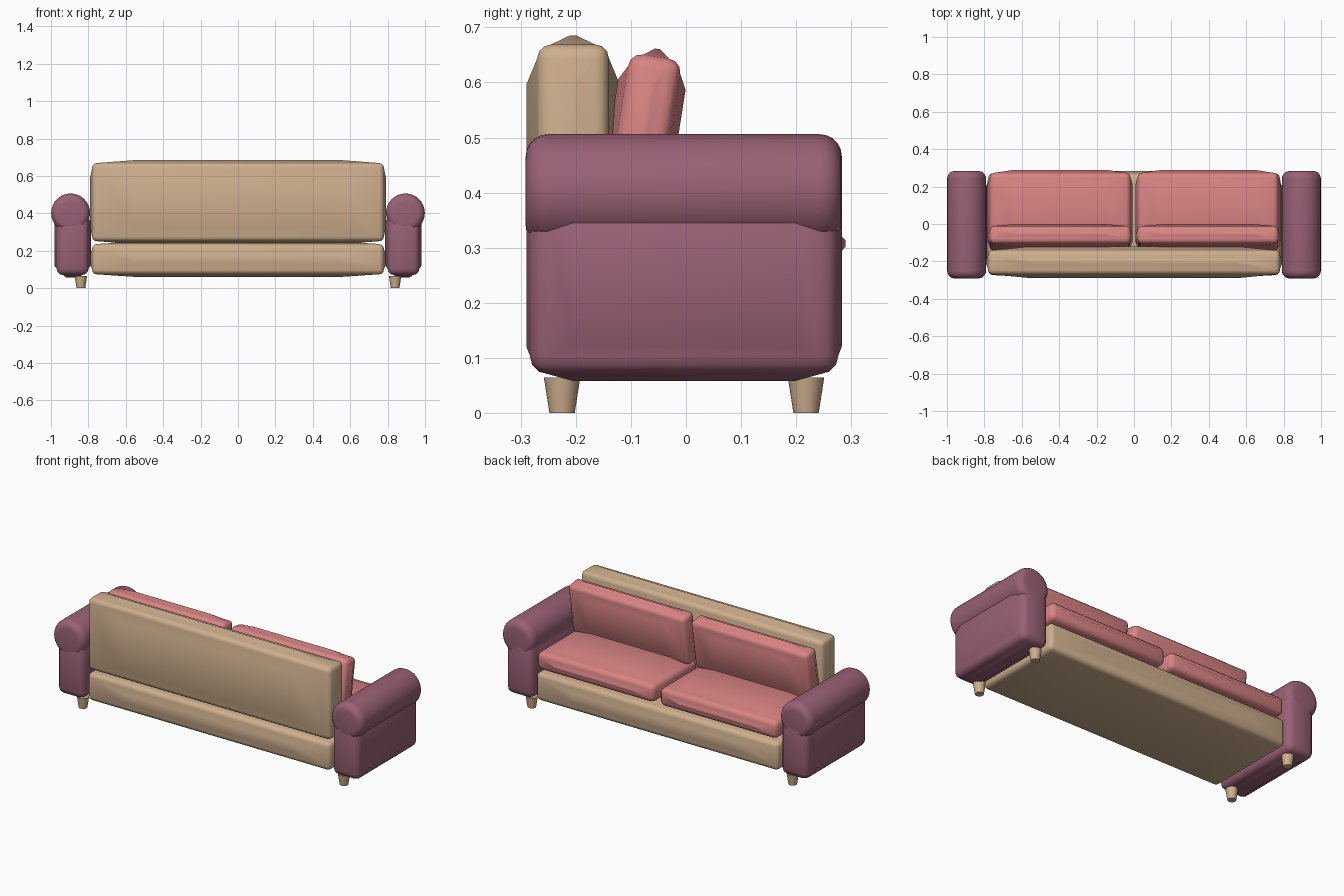
import bpy, bmesh, math
from mathutils import Vector, Matrix

if "Cube" in bpy.data.objects:
    bpy.data.objects.remove(bpy.data.objects["Cube"], do_unlink=True)


def material(name, rgb):
    mat = bpy.data.materials.new(name)
    mat.use_nodes = True
    mat.diffuse_color = (*rgb, 1)
    mat.node_tree.nodes["Principled BSDF"].inputs["Base Color"].default_value = (*rgb, 1)
    return mat


TAN = material("tan fabric", (0.62, 0.43, 0.27))
PINK = material("rose fabric", (0.69, 0.23, 0.23))
PLUM = material("plum fabric", (0.32, 0.12, 0.18))


def finish(bm, name, mat, angle=50):
    mesh = bpy.data.meshes.new(name)
    bm.to_mesh(mesh)
    bm.free()
    mesh.materials.append(mat)
    obj = bpy.data.objects.new(name, mesh)
    bpy.context.collection.objects.link(obj)
    bpy.ops.object.select_all(action="DESELECT")
    obj.select_set(True)
    bpy.context.view_layer.objects.active = obj
    bpy.ops.object.shade_smooth_by_angle(angle=math.radians(angle))
    return obj


def puffed_box(name, mat, low, high, bulge, panel, radius=0.025, tilt=0):
    """Rounded box whose six faces each carry a raised, smaller panel."""
    low, high, bulge = Vector(low), Vector(high), Vector(bulge)
    half = (high - low) / 2 - bulge
    bm = bmesh.new()
    bmesh.ops.create_cube(bm, size=2)
    bmesh.ops.scale(bm, vec=half, verts=bm.verts)
    bmesh.ops.bevel(bm, geom=bm.edges[:], offset=radius, segments=3,
                    profile=0.5, affect="EDGES")
    sides = [f for f in bm.faces if max(abs(c) for c in f.normal) > 0.999]
    bmesh.ops.inset_individual(bm, faces=sides, thickness=0.002)
    for face in sides:
        axis = max(range(3), key=lambda i: abs(face.normal[i]))
        sign = math.copysign(1, face.normal[axis])
        for v in face.verts:
            for i in range(3):
                if i == axis:
                    v.co[i] += sign * bulge[i]
                else:
                    v.co[i] = math.copysign(half[i] * panel[i], v.co[i])
    centre = Matrix.Translation((low + high) / 2)
    bm.transform(centre @ Matrix.Rotation(math.radians(tilt), 4, "X"))
    return finish(bm, name, mat)


def cylinder(name, mat, place, r1, r2, depth, sides, bevel=0):
    bm = bmesh.new()
    bmesh.ops.create_cone(bm, cap_ends=True, segments=sides,
                          radius1=r1, radius2=r2, depth=depth)
    if bevel:
        rims = [e for e in bm.edges if abs(e.verts[0].co.z - e.verts[1].co.z) < 1e-5]
        bmesh.ops.bevel(bm, geom=rims, offset=bevel, segments=5,
                        profile=0.5, affect="EDGES")
    bm.transform(place)
    return finish(bm, name, mat)


# Frame: base and backrest
puffed_box("base", TAN, (-0.79, -0.285, 0.06), (0.79, 0.283, 0.25),
           (0.01, 0.012, 0.014), (0.7, 0.7, 0.3))
puffed_box("backrest", TAN, (-0.79, -0.29, 0.235), (0.79, -0.12, 0.685),
           (0.01, 0.02, 0.016), (0.7, 0.1, 0.65))

for side, s in (("left", 1), ("right", -1)):
    # Loose cushions
    x0, x1 = sorted((s * 0.008, s * 0.782))
    puffed_box(side + "_seat_cushion", PINK, (x0, -0.15, 0.24), (x1, 0.29, 0.375),
               (0.01, 0.016, 0.016), (0.65, 0.7, 0.1), 0.028)
    puffed_box(side + "_back_cushion", PINK, (x0, -0.139, 0.34), (x1, -0.015, 0.663),
               (0.01, 0.014, 0.014), (0.65, 0.1, 0.65), 0.025, -9)

    # Arm: padded panel with a roll on top
    x0, x1 = sorted((s * 0.787, s * 0.982))
    puffed_box(side + "_arm_panel", PLUM, (x0, -0.29, 0.058), (x1, 0.283, 0.42),
               (0.012, 0.006, 0.012), (0.4, 0.72, 0.7), 0.035)
    roll = Matrix.Translation((s * 0.895, -0.004, 0.402)) @ Matrix.Rotation(math.pi / 2, 4, "X")
    cylinder(side + "_arm_roll", PLUM, roll, 0.104, 0.104, 0.574, 32, 0.04)

    # Tapered legs
    for end, y in (("front", -0.225), ("back", 0.218)):
        cylinder(f"{side}_{end}_leg", TAN, Matrix.Translation((s * 0.84, y, 0.032)),
                 0.023, 0.033, 0.064, 16)
